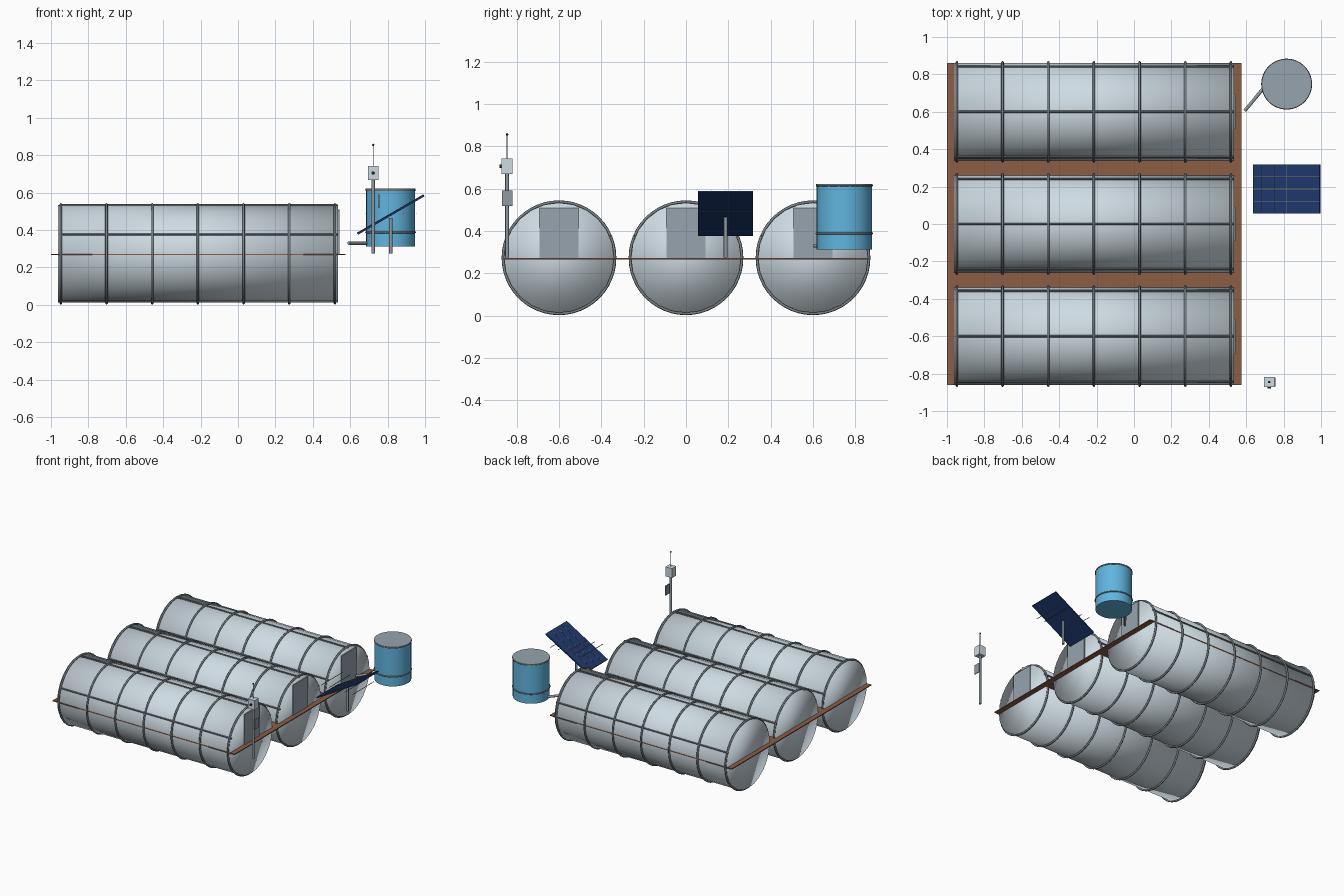
import bpy, math
from mathutils import Vector

if "Cube" in bpy.data.objects:
    bpy.data.objects.remove(bpy.data.objects["Cube"])


def material(name, rgb):
    m = bpy.data.materials.new(name)
    m.diffuse_color = (*rgb, 1)
    m.use_nodes = True
    m.node_tree.nodes["Principled BSDF"].inputs["Base Color"].default_value = m.diffuse_color
    return m


SHELL = material("light steel", (0.62, 0.71, 0.77))
RIB = material("rib steel", (0.19, 0.225, 0.245))
DOOR = material("door grey", (0.31, 0.37, 0.42))
RUST = material("rust brown", (0.26, 0.11, 0.06))
BLUE = material("water blue", (0.12, 0.46, 0.74))
POST = material("post grey", (0.28, 0.33, 0.37))
NAVY = material("solar navy", (0.013, 0.04, 0.16))
WIRE = material("cell line", (0.19, 0.19, 0.15))
BLACK = material("lens black", (0.02, 0.02, 0.02))


def finish(name, mat, smooth=None):
    o = bpy.context.object
    o.name = name
    o.data.materials.append(mat)
    if smooth == "all":
        bpy.ops.object.shade_smooth()
    elif smooth:
        bpy.ops.object.shade_smooth_by_angle(angle=math.radians(40))
    return o


def box(name, mat, center, size, tilt=0):
    bpy.ops.mesh.primitive_cube_add(size=1, location=center)
    o = finish(name, mat)
    o.scale = size
    o.rotation_euler = (0, tilt, 0)
    return o


def rod(name, mat, a, b, r, sides=12, smooth="angle"):
    a, b = Vector(a), Vector(b)
    d = b - a
    bpy.ops.mesh.primitive_cylinder_add(vertices=sides, radius=r, depth=d.length,
                                        location=(a + b) / 2,
                                        rotation=d.to_track_quat('Z', 'Y').to_euler())
    return finish(name, mat, smooth)


def ring(name, mat, center, major, minor, rot=(0, 0, 0)):
    bpy.ops.mesh.primitive_torus_add(major_segments=48, minor_segments=8, location=center,
                                     rotation=rot, major_radius=major, minor_radius=minor)
    return finish(name, mat, "all")


# Three lying habitat drums with hoops, stringers and an end door
ZC, R = 0.273, 0.26
for y in (-0.6, 0, 0.6):
    rod("drum", SHELL, (-0.963, y, ZC), (0.535, y, ZC), R, 24, "all")
    for i in range(7):
        ring("hoop", RIB, (-0.947 + i * 0.2442, y, ZC), 0.264, 0.007, (0, math.pi / 2, 0))
    for deg in (23, 90, 157):
        a = math.radians(deg)
        yy, zz = y + 0.262 * math.cos(a), ZC + 0.262 * math.sin(a)
        rod("stringer", RIB, (-0.955, yy, zz), (0.533, yy, zz), 0.0055, 8)
    box("door", DOOR, (0.535, y, 0.390), (0.014, 0.184, 0.238))

# Thin deck through the middle of the drums
box("deck", RUST, (-0.213, 0, 0.269), (1.575, 1.724, 0.007))

# Water tank with lid, bands and feed pipe
TX, TY = 0.816, 0.748
rod("tank", BLUE, (TX, TY, 0.313), (TX, TY, 0.613), 0.131, 32)
rod("tank_lid", DOOR, (TX, TY, 0.610), (TX, TY, 0.621), 0.133, 32)
ring("tank_rim", RIB, (TX, TY, 0.614), 0.131, 0.004)
ring("tank_band", RIB, (TX, TY, 0.388), 0.131, 0.005)
rod("feed_pipe", POST, (0.592, 0.605, 0.330), (0.70, 0.735, 0.330), 0.009)

# Tilted solar panel on a post
PX, PY, PZ, TILT = 0.817, 0.187, 0.482, -math.radians(30)
box("solar_panel", NAVY, (PX, PY, PZ), (0.41, 0.26, 0.01), TILT)
for k in (-1, 0, 1):
    box("cell_row_line", WIRE, (PX - 0.003, PY + k * 0.065, PZ + 0.005), (0.41, 0.003, 0.003), TILT)
for k in (-2, -1, 0, 1, 2):
    box("cell_column_line", WIRE, (PX + k * 0.068, PY, 0.490), (0.003, 0.26, 0.003))
rod("panel_post", POST, (PX, PY, 0.275), (PX, PY, 0.465), 0.009)

# Sensor mast with head box, side plate, lens and aerial
MX, MY = 0.723, -0.845
rod("mast", POST, (MX, MY, 0.275), (MX, MY, 0.68), 0.009)
box("sensor_box", SHELL, (MX, MY, 0.705), (0.056, 0.052, 0.074))
rod("lens", BLACK, (MX, MY - 0.024, 0.705), (MX, MY - 0.035, 0.705), 0.009)
box("side_plate", POST, (0.752, MY, 0.554), (0.007, 0.05, 0.074))
rod("aerial", RIB, (MX, MY, 0.74), (MX, MY, 0.858), 0.0025, 8)
bpy.ops.mesh.primitive_uv_sphere_add(segments=12, ring_count=8, radius=0.006, location=(MX, MY, 0.856))
finish("aerial_tip", BLACK, "all")
